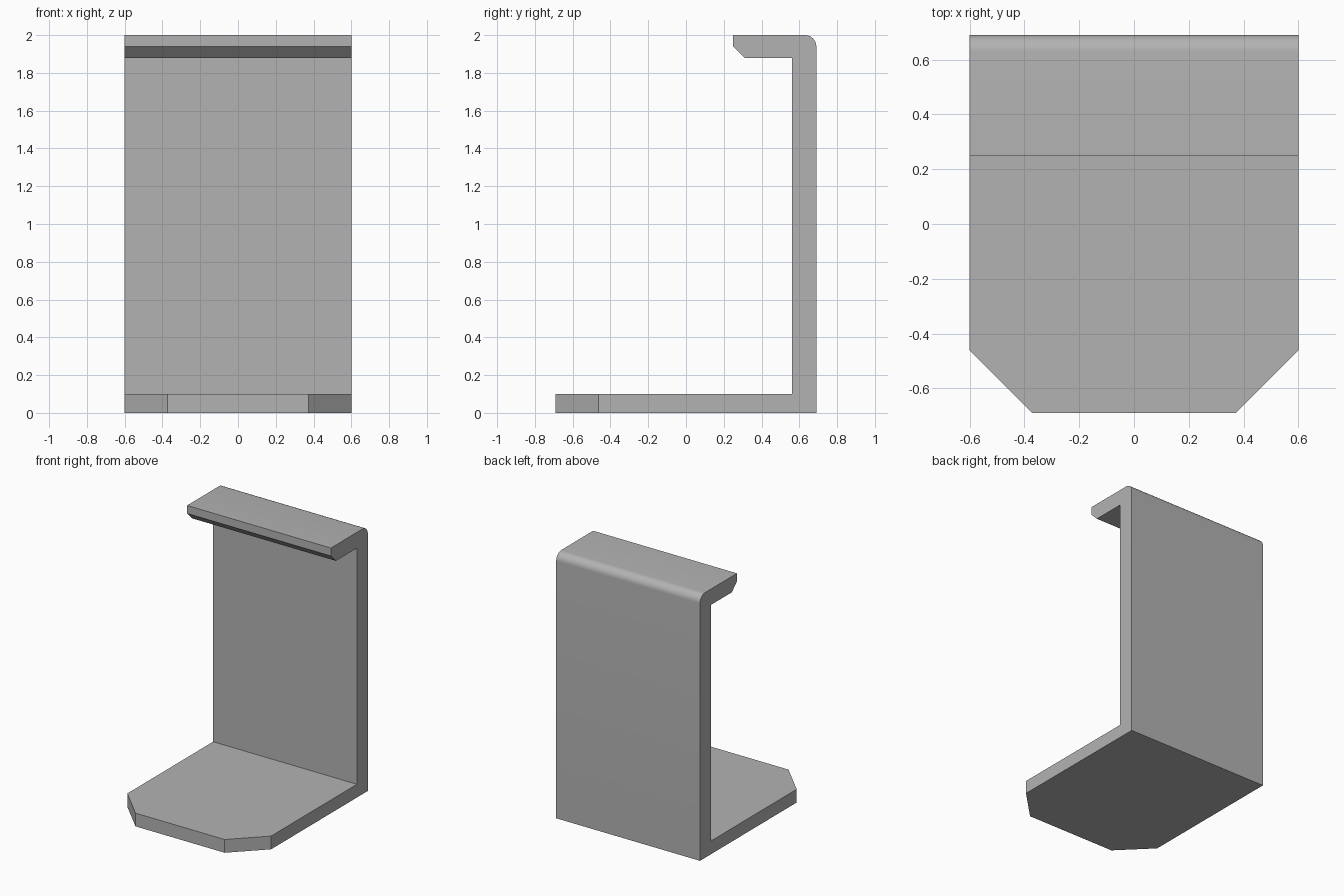
import bpy
import bmesh

# Remove the default cube
cube = bpy.data.objects.get("Cube")
if cube:
    bpy.data.objects.remove(cube, do_unlink=True)

HALF_WIDTH = 0.6
FRONT, BACK, TOP = -0.69, 0.69, 2.0

# Plain grey material
grey = bpy.data.materials.new("plain grey")
grey.use_nodes = True
colour = (0.45, 0.45, 0.45, 1.0)
grey.diffuse_color = colour
grey.node_tree.nodes["Principled BSDF"].inputs["Base Color"].default_value = colour

# Side profile (y, z): base plate, back plate and top hook with a chamfered lip
profile = [(FRONT, 0), (BACK, 0), (BACK, TOP), (0.25, TOP), (0.25, 1.94),
           (0.31, 1.88), (0.56, 1.88), (0.56, 0.1), (FRONT, 0.1)]

bm = bmesh.new()
side = bm.faces.new([bm.verts.new((-HALF_WIDTH, y, z)) for y, z in profile])
extruded = bmesh.ops.extrude_face_region(bm, geom=[side])["geom"]
bmesh.ops.translate(bm, vec=(2 * HALF_WIDTH, 0, 0),
                    verts=[v for v in extruded if isinstance(v, bmesh.types.BMVert)])


def bevel_edges(rule, offset, segments):
    edges = [e for e in bm.edges if all(rule(v.co) for v in e.verts)]
    bmesh.ops.bevel(bm, geom=edges, offset=offset, segments=segments,
                    profile=0.5, affect='EDGES')


# Rounded bend along the top of the back
bevel_edges(lambda c: c.y > BACK - 0.001 and c.z > TOP - 0.001, 0.06, 8)
# Cut front corners of the base, one on each side
for s in (-1, 1):
    bevel_edges(lambda c: c.y < FRONT + 0.001 and s * c.x > HALF_WIDTH - 0.001, 0.228, 1)

bmesh.ops.recalc_face_normals(bm, faces=bm.faces)
mesh = bpy.data.meshes.new("hook_bracket")
bm.to_mesh(mesh)
bm.free()
mesh.materials.append(grey)
bracket = bpy.data.objects.new("hook_bracket", mesh)
bpy.context.collection.objects.link(bracket)

# Smooth the bend while keeping the hard edges
bpy.ops.object.select_all(action='DESELECT')
bracket.select_set(True)
bpy.context.view_layer.objects.active = bracket
bpy.ops.object.shade_smooth_by_angle(angle=0.52)
